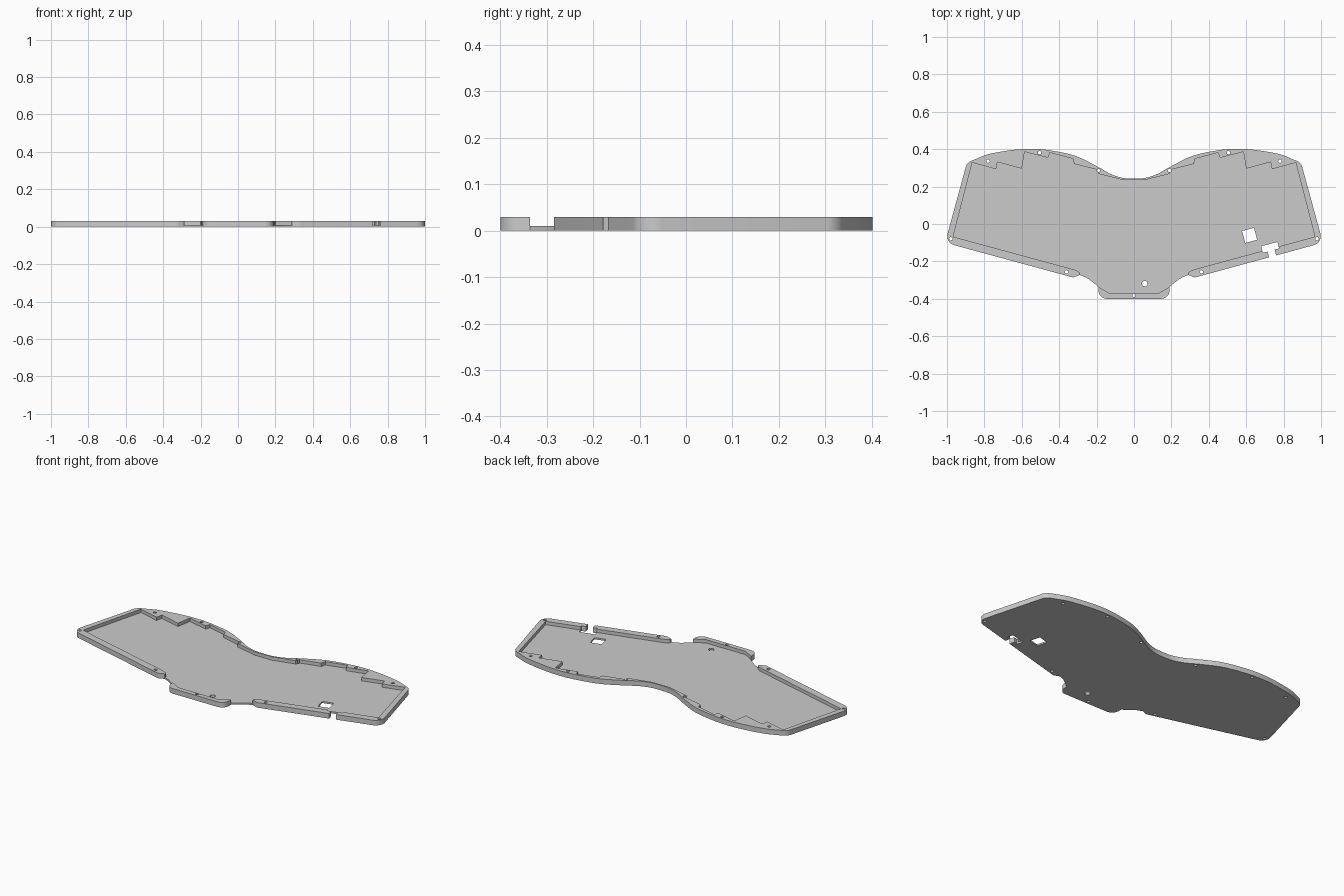
import bpy
import bmesh
import math
from mathutils import Vector

HEIGHT, FLOOR = 0.03, 0.01
TILT = math.radians(15)

cube = bpy.data.objects.get("Cube")
if cube:
    bpy.data.objects.remove(cube, do_unlink=True)


def spline(points, steps=6):
    """Smooth Catmull-Rom path through the points."""
    p = [Vector(q) for q in points]
    p = [p[0] * 2 - p[1]] + p + [p[-1] * 2 - p[-2]]
    path = []
    for a, b, c, d in zip(p, p[1:], p[2:], p[3:]):
        for i in range(steps):
            t = i / steps
            path.append(0.5 * (2 * b + (c - a) * t + (2 * a - 5 * b + 4 * c - d) * t ** 2
                               + (3 * b - a - 3 * c + d) * t ** 3))
    return path + [p[-2]]


def corner(before, tip, after, radius, steps=8):
    """Arc that rounds the corner at tip."""
    tip = Vector(tip)
    u, v = (Vector(before) - tip).normalized(), (Vector(after) - tip).normalized()
    half = u.angle(v) / 2
    centre = tip + (u + v).normalized() * radius / math.sin(half)
    start = tip + u * radius / math.tan(half) - centre
    end = tip + v * radius / math.tan(half) - centre
    return [centre + start.lerp(end, i / steps).normalized() * radius
            for i in range(steps + 1)]


def mirrored(half):
    """Close a half outline that starts and ends on the centre line."""
    half = [Vector(q) for q in half]
    return half + [Vector((-q.x, q.y)) for q in reversed(half[1:-1])]


def prisms(name, outlines, low, high):
    """Object made of straight extrusions of closed outlines."""
    bm = bmesh.new()
    for outline in outlines:
        bottom = [bm.verts.new((x, y, low)) for x, y in outline]
        top = [bm.verts.new((x, y, high)) for x, y in outline]
        bm.faces.new(bottom)
        bm.faces.new(top)
        for i in range(len(outline)):
            bm.faces.new((bottom[i - 1], bottom[i], top[i], top[i - 1]))
    bmesh.ops.recalc_face_normals(bm, faces=bm.faces)
    mesh = bpy.data.meshes.new(name)
    bm.to_mesh(mesh)
    bm.free()
    obj = bpy.data.objects.new(name, mesh)
    bpy.context.collection.objects.link(obj)
    return obj


def circle(x, y, radius, sides=20):
    return [(x + radius * math.cos(math.tau * i / sides),
             y + radius * math.sin(math.tau * i / sides)) for i in range(sides)]


def cut(target, cutter):
    cutter.hide_render = True
    mod = target.modifiers.new("cut", "BOOLEAN")
    mod.operation = "DIFFERENCE"
    mod.solver = "EXACT"
    mod.object = cutter
    bpy.context.view_layer.objects.active = target
    bpy.ops.object.modifier_apply(modifier=mod.name)
    bpy.data.objects.remove(cutter, do_unlink=True)


# Outer outline: wavy back, slanted sides, rounded corners, front tongue
back = spline([(0, .242), (.064, .247), (.128, .269), (.203, .311), (.316, .365),
               (.45, .394), (.556, .402), (.663, .394), (.78, .373), (.845, .348)])
side_top, side_tip, front_end = (.903, .292), (1.01, -.1), (.325, -.286)
outline = mirrored(
    back
    + corner(back[-1], (.893, .329), side_top, .05)
    + corner(side_top, side_tip, front_end, .05)
    + corner(side_tip, front_end, (.29, -.272), .02, 4)
    + spline([(.29, -.272), (.245, -.293), (.19, -.336)], 4)
    + corner((.19, -.336), (.19, -.4), (0, -.4), .045)
    + [(0, -.4)])
case = prisms("keyboard_tray", [outline], 0, HEIGHT)

# Pocket with stepped back edge, open at the two front gaps
pocket = mirrored([
    (0, .235), (.06, .235), (.08, .241), (.19, .268), (.2, .291), (.32, .321),
    (.327, .349), (.45, .381), (.46, .354), (.585, .386), (.6, .296), (.73, .331),
    (.738, .293), (.865, .328), (.967, -.068), (.34, -.238), (.31, -.247),
    (.288, -.26), (.285, -.31), (.22, -.35), (.21, -.325), (.13, -.371), (0, -.371)])
cut(case, prisms("pocket_cutter", [pocket], FLOOR, HEIGHT * 2))

# Screw holes, reset hole, square window and cable slot
screws = [(.78, .336), (.505, .381), (.19, .286), (.979, -.079), (.36, -.256)]
openings = [circle(s * x, y, .009) for x, y in screws for s in (-1, 1)]
openings += [circle(0, -.382, .009), circle(.058, -.319, .015)]


def tilted(cx, cy, points):
    c, s = math.cos(TILT), math.sin(TILT)
    return [(cx + x * c - y * s, cy + x * s + y * c) for x, y in points]


openings.append(tilted(.618, -.061, [(-.033, -.033), (.033, -.033), (.033, .033), (-.033, .033)]))
openings.append(tilted(.728, -.125, [(-.045, .018), (-.045, -.018), (-.02, -.018), (-.02, -.1),
                                     (.02, -.1), (.02, -.018), (.045, -.018), (.045, .018)]))
cut(case, prisms("opening_cutter", openings, -HEIGHT, HEIGHT * 2))

# Plain grey plastic
grey = bpy.data.materials.new("grey_plastic")
grey.use_nodes = True
colour = (.6, .6, .6, 1)
grey.diffuse_color = colour
grey.node_tree.nodes["Principled BSDF"].inputs["Base Color"].default_value = colour
case.data.materials.clear()
case.data.materials.append(grey)

bpy.ops.object.select_all(action="DESELECT")
case.select_set(True)
bpy.context.view_layer.objects.active = case
bpy.ops.object.shade_smooth_by_angle(angle=math.radians(25))
